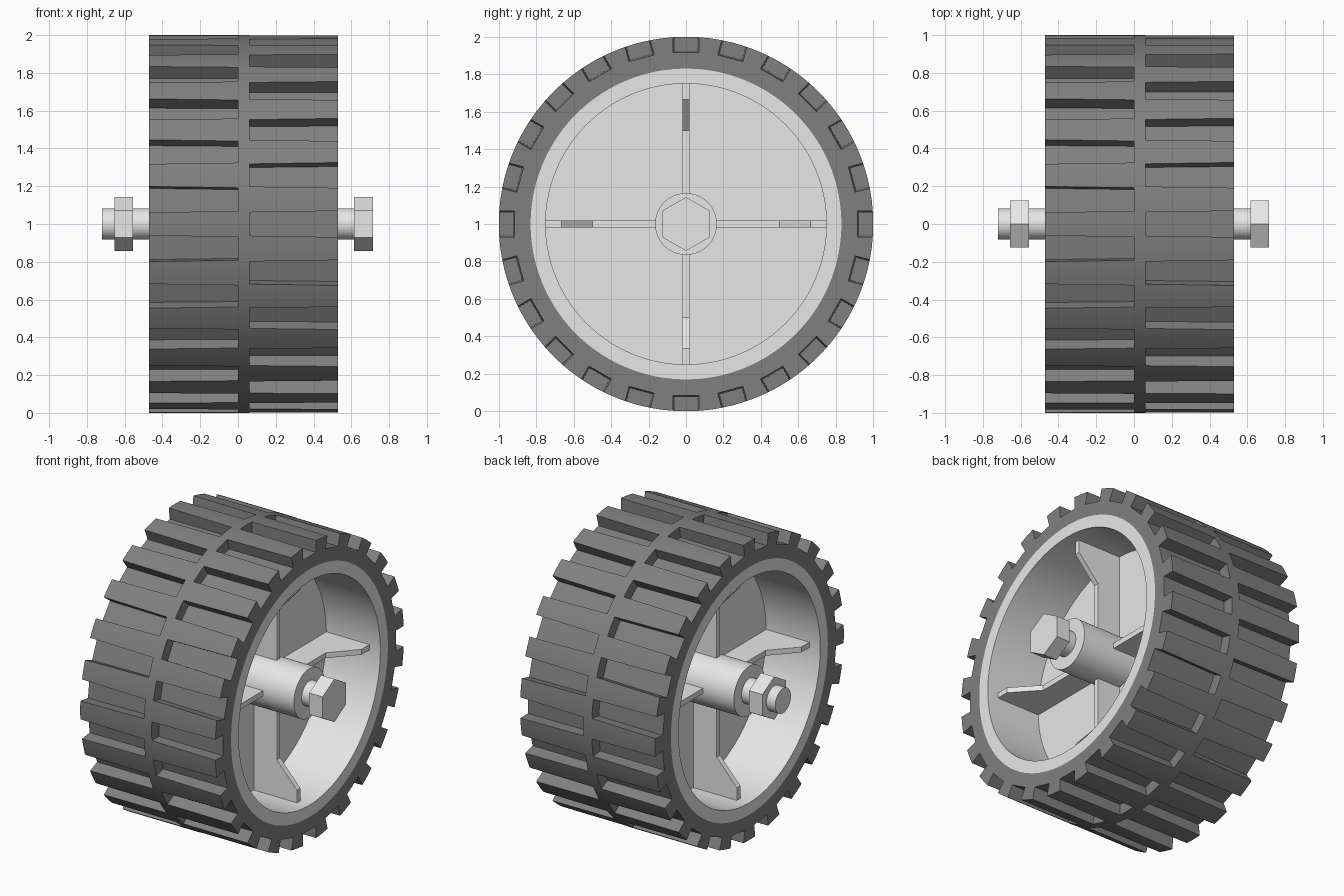
import bpy, bmesh
from math import cos, sin, pi, radians
from mathutils import Matrix, Vector

default = bpy.data.objects.get("Cube")
if default:
    bpy.data.objects.remove(default)

MID, HALF = 0.03, 0.5          # wheel centre along the axle, half width
AXLE_Z = 1.0


def material(name, value):
    m = bpy.data.materials.new(name)
    m.use_nodes = True
    colour = (value, value, value, 1)
    m.diffuse_color = colour
    m.node_tree.nodes["Principled BSDF"].inputs["Base Color"].default_value = colour
    return m


rubber = material("dark grey rubber", 0.216)
plastic = material("light grey", 0.8)


def finish(bm, name, mat):
    bmesh.ops.recalc_face_normals(bm, faces=bm.faces)
    mesh = bpy.data.meshes.new(name)
    bm.to_mesh(mesh)
    bm.free()
    mesh.materials.append(mat)
    ob = bpy.data.objects.new(name, mesh)
    ob.location.z = AXLE_Z
    bpy.context.collection.objects.link(ob)
    return ob


def smooth(ob):
    bpy.ops.object.select_all(action="DESELECT")
    ob.select_set(True)
    bpy.context.view_layer.objects.active = ob
    bpy.ops.object.shade_smooth_by_angle(angle=radians(30))


def lathe(name, profile, mat, steps=144):
    """Revolve a closed (x, radius) profile around the axle."""
    bm = bmesh.new()
    rings = []
    for i in range(steps):
        a = 2 * pi * i / steps
        rings.append([bm.verts.new((x, r * cos(a), r * sin(a))) for x, r in profile])
    n = len(profile)
    for i, ring in enumerate(rings):
        nxt = rings[(i + 1) % steps]
        for j in range(n):
            k = (j + 1) % n
            bm.faces.new((ring[j], ring[k], nxt[k], nxt[j]))
    return finish(bm, name, mat)


def axle_prism(name, x0, x1, radius, sides, mat):
    """Solid prism along the axle with a corner pointing up."""
    bm = bmesh.new()
    turn = Matrix.Translation(((x0 + x1) / 2, 0, 0)) @ Matrix.Rotation(pi / 2, 4, "Y")
    bmesh.ops.create_cone(bm, cap_ends=True, segments=sides, radius1=radius,
                          radius2=radius, depth=x1 - x0, matrix=turn)
    top = max(bm.verts, key=lambda v: v.co.z).co.z
    if top < radius * 0.99:
        bmesh.ops.rotate(bm, verts=bm.verts, matrix=Matrix.Rotation(pi / sides, 3, "X"))
    return finish(bm, name, mat)


# Tyre body
left, right = MID - HALF, MID + HALF
tyre = lathe("tyre", [(left, 0.83), (right, 0.83), (right, 1), (left, 1)], rubber)

# Tread grooves: 24 per side, staggered, slightly wider at the outer edge
bm = bmesh.new()
for side in (1, -1):
    for i in range(24):
        angle = radians(15 * i + (0 if side > 0 else 7.5))
        verts = bmesh.ops.create_cube(bm, size=2)["verts"]
        for v in verts:
            outer = v.co.x > 0
            half_width = 0.07 if outer else 0.062
            floor = 0.916 if outer else 0.924
            v.co = Vector((MID + side * (0.54 if outer else 0.03), v.co.y * half_width,
                           1.1 if v.co.z > 0 else floor))
        bmesh.ops.rotate(bm, verts=verts, matrix=Matrix.Rotation(angle, 3, "X"))
cutter = finish(bm, "groove_cutter", rubber)
cutter.hide_render = True
cut = tyre.modifiers.new("grooves", "BOOLEAN")
cut.operation = "DIFFERENCE"
cut.solver = "EXACT"
cut.object = cutter
bpy.context.view_layer.objects.active = tyre
bpy.ops.object.modifier_apply(modifier=cut.name)
bpy.data.objects.remove(cutter)
smooth(tyre)

# Rim, web and hub in one turned profile
WEB, HUB, RIM = 0.1, 0.165, 0.75
half = [(HALF, 0.08), (HALF, HUB), (WEB, HUB), (WEB, RIM), (HALF, RIM), (HALF, 0.83)]
profile = [(MID + x, r) for x, r in half] + [(MID - x, r) for x, r in reversed(half)]
smooth(lathe("rim", profile, plastic))

# Four stepped ribs, running through the web to both sides
upper = [(0.15, 0.27), (0.5, 0.27), (0.665, 0.42), (0.752, 0.42)]     # radius, reach
outline = upper + [(r, -d) for r, d in reversed(upper)]
for q, label in enumerate(("top", "front", "bottom", "back")):
    bm = bmesh.new()
    face = bm.faces.new([bm.verts.new((MID + d, -0.018, r)) for r, d in outline])
    made = bmesh.ops.extrude_face_region(bm, geom=[face])["geom"]
    moved = [g for g in made if isinstance(g, bmesh.types.BMVert)]
    bmesh.ops.translate(bm, verts=moved, vec=(0, 0.036, 0))
    bmesh.ops.rotate(bm, verts=bm.verts, matrix=Matrix.Rotation(q * pi / 2, 3, "X"))
    finish(bm, label + "_rib", plastic)

# Axle bolt with hexagonal head and nut
smooth(axle_prism("bolt_shaft", -0.72, 0.65, 0.083, 64, plastic))
axle_prism("bolt_head", 0.615, 0.715, 0.144, 6, plastic)
axle_prism("nut", -0.655, -0.555, 0.144, 6, plastic)
